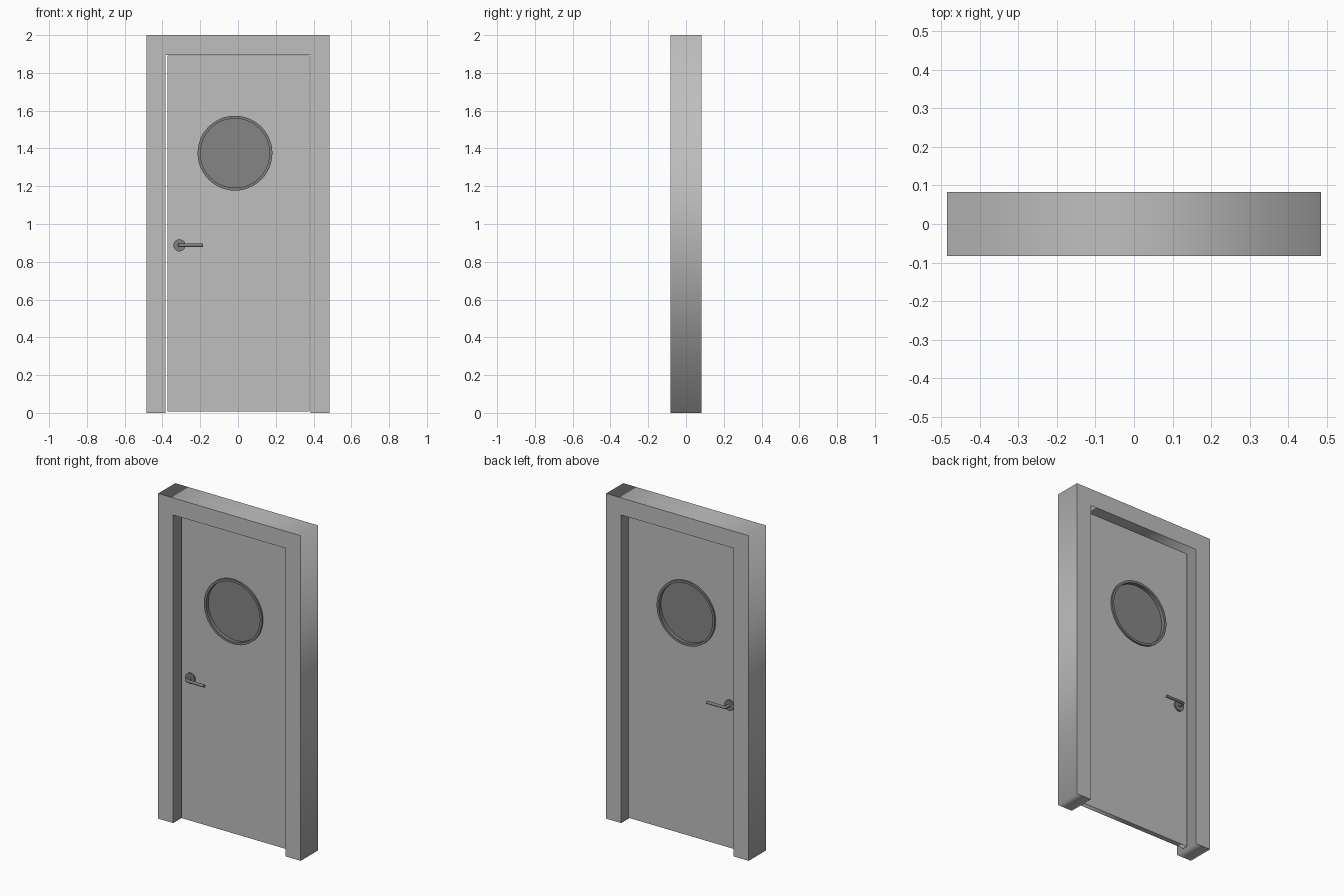
import bpy
from math import sin, cos, tau, radians

cube = bpy.data.objects.get("Cube")
if cube:
    bpy.data.objects.remove(cube, do_unlink=True)


def material(name, value):
    m = bpy.data.materials.new(name)
    m.use_nodes = True
    color = (value, value, value, 1)
    m.diffuse_color = color
    m.node_tree.nodes["Principled BSDF"].inputs["Base Color"].default_value = color
    return m


light_grey = material("light grey paint", 0.52)
mid_grey = material("grey glass", 0.235)
dark_grey = material("grey metal", 0.21)


def finish(obj, smooth=False):
    """Turn a curve into a mesh with clean shading."""
    bpy.ops.object.select_all(action="DESELECT")
    obj.select_set(True)
    bpy.context.view_layer.objects.active = obj
    bpy.ops.object.convert(target="MESH")
    obj = bpy.context.view_layer.objects.active
    if smooth:
        bpy.ops.object.shade_smooth_by_angle(angle=radians(40))
    else:
        obj.data.shade_flat()
    return obj


def new_curve(name, mat, paths, closed):
    curve = bpy.data.curves.new(name, "CURVE")
    for path in paths:
        spline = curve.splines.new("POLY")
        spline.points.add(len(path) - 1)
        for point, co in zip(spline.points, path):
            point.co = (*co, 1)
        spline.use_cyclic_u = closed
    curve.materials.append(mat)
    obj = bpy.data.objects.new(name, curve)
    bpy.context.collection.objects.link(obj)
    return obj


def slab(name, mat, outlines, half_depth, y=0, smooth=False):
    """Extrude x-z outlines (inner ones become holes) along y."""
    obj = new_curve(name, mat, [[(x, z, 0) for x, z in o] for o in outlines], True)
    obj.data.dimensions = "2D"
    obj.data.fill_mode = "BOTH"
    obj.data.extrude = half_depth
    obj.rotation_euler.x = radians(90)
    obj.location.y = y
    return finish(obj, smooth)


def circle(x, z, r, n=48):
    return [(x + r * cos(tau * i / n), z + r * sin(tau * i / n)) for i in range(n)]


# Frame: two jambs and a lintel in one profile
W, H, D = 0.485, 2.0, 0.083
IN, TOP = 0.383, 1.895
slab("door_frame", light_grey,
     [[(-W, 0), (-IN, 0), (-IN, TOP), (IN, TOP), (IN, 0), (W, 0), (W, H), (-W, H)]], D)

# Door leaf with a round opening
LEFT, RIGHT, BOTTOM, HEAD = -0.373, 0.379, 0.008, 1.891
THICK = 0.016
WX, WZ = -0.016, 1.375
slab("door_leaf", light_grey,
     [[(LEFT, BOTTOM), (RIGHT, BOTTOM), (RIGHT, HEAD), (LEFT, HEAD)],
      circle(WX, WZ, 0.19)], THICK)

# Porthole rim and glass
slab("window_rim", dark_grey,
     [circle(WX, WZ, 0.198), circle(WX, WZ, 0.183)], THICK + 0.01, smooth=True)
slab("window_glass", mid_grey, [circle(WX, WZ, 0.186)], 0.004, smooth=True)

# Round plate and bent lever on both sides
HX, HZ = -0.31, 0.887
REACH, BEND = 0.045, 0.008
for side, label in ((-1, "front"), (1, "back")):
    face = side * THICK
    slab(f"{label}_handle_plate", dark_grey, [circle(HX, HZ, 0.032, 32)],
         0.005, face + side * 0.005, True)
    tip = face + side * REACH
    lever = new_curve(f"{label}_handle_lever", dark_grey, [[
        (HX, face, HZ), (HX, tip - side * BEND, HZ),
        (HX + BEND * 0.3, tip - side * BEND * 0.3, HZ),
        (HX + BEND, tip, HZ), (-0.185, tip, HZ)]], False)
    lever.data.dimensions = "3D"
    lever.data.bevel_depth = 0.009
    lever.data.bevel_resolution = 3
    lever.data.use_fill_caps = True
    finish(lever, True)
